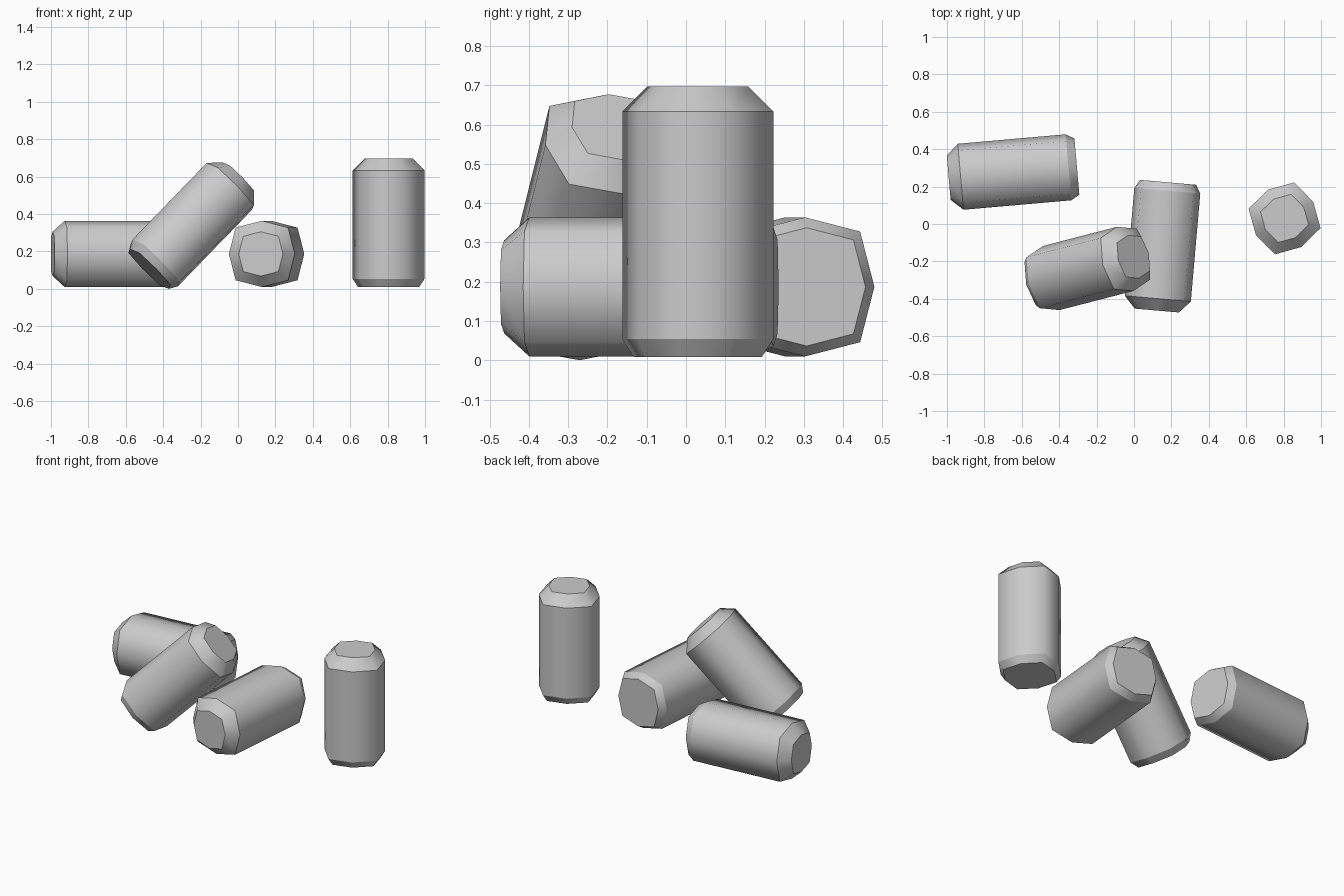
import bpy, bmesh
from math import radians, cos, sin

if "Cube" in bpy.data.objects:
    bpy.data.objects.remove(bpy.data.objects["Cube"])

# Half-length profile from bottom cap to top cap: (z, radius factor)
PROFILE = [(-0.344, 0.85), (-0.299, 1.0), (0.28, 1.0), (0.344, 0.67)]
R_MID, R_CORNER = 0.177, 0.199   # slightly squared octagon


def canister(name, loc, tilt, yaw):
    bm = bmesh.new()
    rings = []
    for z, f in PROFILE:
        ring = []
        for i in range(8):
            r = (R_CORNER if i % 2 else R_MID) * f
            a = radians(45 * i)
            ring.append(bm.verts.new((r * cos(a), r * sin(a), z)))
        rings.append(ring)
    # smooth side bands
    for lo, hi in zip(rings, rings[1:]):
        for i in range(8):
            j = (i + 1) % 8
            bm.faces.new((lo[i], lo[j], hi[j], hi[i])).smooth = True
    # flat caps
    bm.faces.new(rings[0][::-1])
    bm.faces.new(rings[-1])
    # sharp edges around every ring
    for ring in rings:
        for i in range(8):
            bm.edges.get((ring[i], ring[(i + 1) % 8])).smooth = False
    mesh = bpy.data.meshes.new(name)
    bm.to_mesh(mesh)
    bm.free()
    ob = bpy.data.objects.new(name, mesh)
    ob.location = loc
    ob.rotation_euler = (0, radians(tilt), radians(yaw))
    bpy.context.collection.objects.link(ob)
    return ob


# one standing, two lying, one leaning on the lying pair
canister("standing_canister", (0.805, 0.03, 0.353), 0, 30)
canister("lying_canister_left", (-0.648, 0.277, 0.187), 90, 185)
canister("lying_canister_middle", (0.152, -0.12, 0.187), 90, 265)
canister("leaning_canister", (-0.238, -0.236, 0.35), 45, 14.5)
